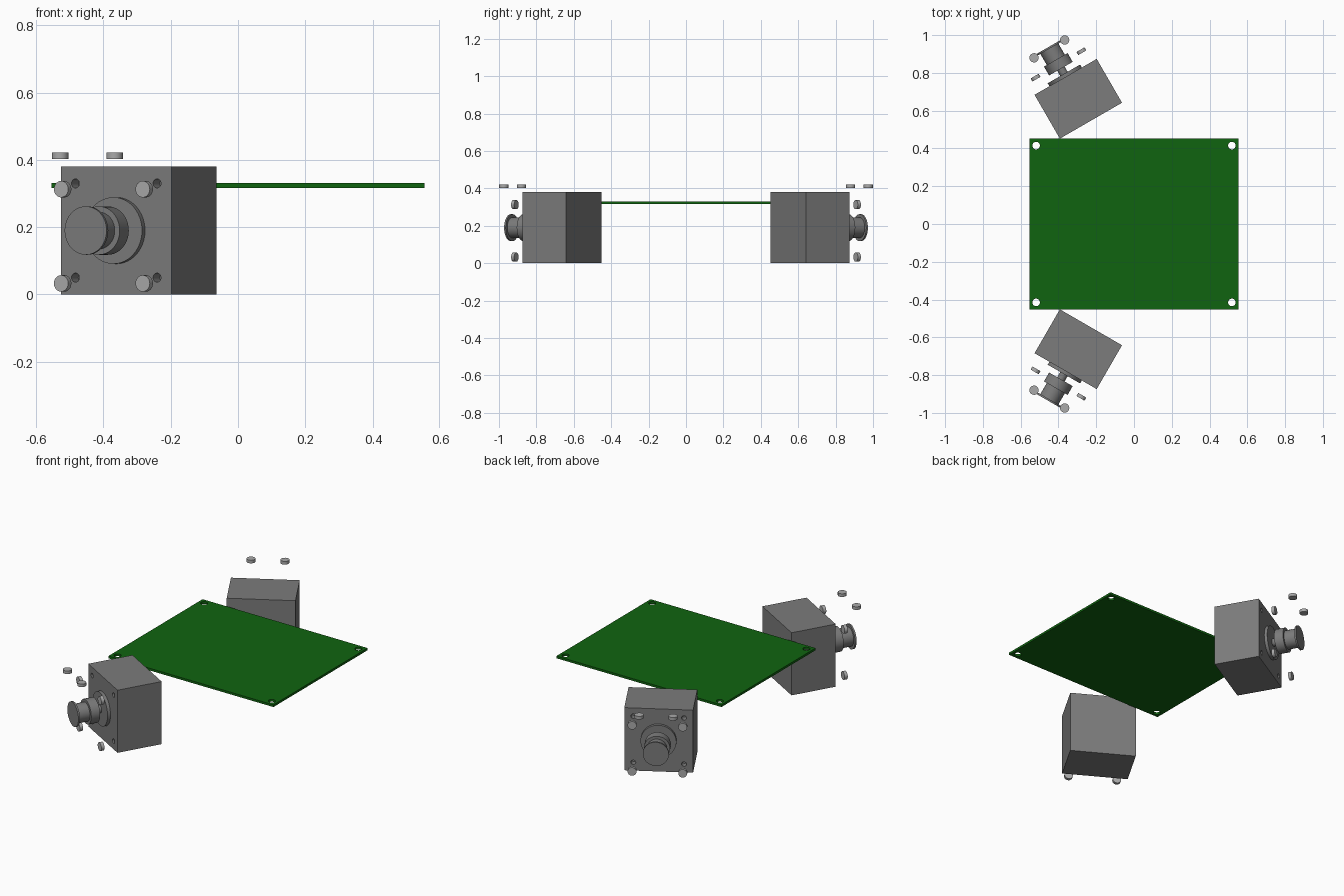
import bpy, bmesh, math
from mathutils import Vector, Matrix

if "Cube" in bpy.data.objects:
    bpy.data.objects.remove(bpy.data.objects["Cube"])


def material(name, rgb):
    m = bpy.data.materials.new(name)
    m.diffuse_color = (*rgb, 1)
    m.use_nodes = True
    m.node_tree.nodes["Principled BSDF"].inputs["Base Color"].default_value = m.diffuse_color
    return m


GREY = material("motor grey", (0.2, 0.2, 0.2))
STEEL = material("screw steel", (0.4, 0.4, 0.4))
GREEN = material("board green", (0.005, 0.127, 0.005))


def finish(name, bm, mat, matrix=Matrix()):
    bmesh.ops.recalc_face_normals(bm, faces=bm.faces[:])
    mesh = bpy.data.meshes.new(name)
    bm.to_mesh(mesh)
    bm.free()
    mesh.materials.append(mat)
    ob = bpy.data.objects.new(name, mesh)
    bpy.context.collection.objects.link(ob)
    ob.matrix_world = matrix
    return ob


def smooth(ob):
    bpy.ops.object.select_all(action='DESELECT')
    ob.select_set(True)
    bpy.context.view_layer.objects.active = ob
    bpy.ops.object.shade_smooth_by_angle(angle=math.radians(35))


def add_cylinder(bm, centre, r, length, seg=32):
    bmesh.ops.create_cone(bm, cap_ends=True, segments=seg, radius1=r, radius2=r,
                          depth=length, matrix=Matrix.Translation(centre))


def drilled_box(name, size, centre, holes, r, z0, z1, mat, matrix=Matrix()):
    """Box with round holes along local z, between z0 and z1."""
    bm = bmesh.new()
    bmesh.ops.create_cube(bm, size=1, matrix=Matrix.Translation(centre)
                          @ Matrix.Diagonal((*size, 1)))
    ob = finish(name, bm, mat, matrix)
    bm = bmesh.new()
    for x, y in holes:
        add_cylinder(bm, (x, y, (z0 + z1) / 2), r, z1 - z0, 24)
    cutter = finish("hole_cutter", bm, mat, matrix)
    cutter.hide_render = True
    mod = ob.modifiers.new("holes", 'BOOLEAN')
    mod.object, mod.operation, mod.solver = cutter, 'DIFFERENCE', 'EXACT'
    bpy.context.view_layer.update()
    bpy.context.view_layer.objects.active = ob
    bpy.ops.object.modifier_apply(modifier=mod.name)
    bpy.data.objects.remove(cutter)
    smooth(ob)


def turned(name, profile, mat, matrix, seg=48):
    """Solid of revolution about local z from (radius, z) points."""
    bm = bmesh.new()
    rings = [[bm.verts.new((r * math.cos(a), r * math.sin(a), z))
              for a in (2 * math.pi * i / seg for i in range(seg))]
             for r, z in profile]
    for a, b in zip(rings, rings[1:]):
        for i in range(seg):
            j = (i + 1) % seg
            bm.faces.new((a[i], a[j], b[j], b[i]))
    bm.faces.new(rings[0])
    bm.faces.new(rings[-1])
    smooth(finish(name, bm, mat, matrix))


def corners(a, b):
    return [(x, y) for x in (-a, a) for y in (-b, b)]


SCREW = [(0.0245, -0.0095), (0.0245, 0.0095)]

# Circuit board with four corner holes
drilled_box("circuit_board", (1.108, 0.903, 0.0135), (0, 0, 0.324),
            corners(0.518, 0.415), 0.02, 0.3, 0.35, GREEN)

for side, label in ((-1, "front"), (1, "back")):
    # Motor frame: local z points out of the shaft face, local y is up
    out = Vector((-0.5, 0.866 * side, 0)).normalized()
    turn = out.to_track_quat('Z', 'Y').to_matrix().to_4x4()
    frame = Matrix.Translation((-0.362, 0.779 * side, 0.19)) @ turn

    # Motor body with blind screw holes
    drilled_box(label + "_motor_body", (0.38, 0.38, 0.268), (0, 0, -0.134),
                corners(0.14, 0.14), 0.0135, -0.04, 0.02, GREY, frame)
    # Raised round boss and shaft
    turned(label + "_motor_boss", [(0.099, -0.002), (0.099, 0.018)], GREY, frame)
    turned(label + "_motor_shaft", [(0.0225, 0), (0.0225, 0.17)], GREY, frame)
    # Belt pulley: hub, narrow drum, end flange
    turned(label + "_pulley", [(0.072, 0.05), (0.072, 0.104), (0.055, 0.104),
                               (0.055, 0.172), (0.072, 0.172), (0.072, 0.182)],
           GREY, frame)

    # Mounting screws floating ahead of the motor face
    for x, y in corners(0.14, 0.14):
        turned(label + "_mounting_screw", SCREW, STEEL,
               frame @ Matrix.Translation((x, y - 0.017, 0.076)), 24)
    # Upright screws above the pulley
    for x, y in ((-0.529, 0.88), (-0.367, 0.974)):
        turned(label + "_upright_screw", SCREW, STEEL,
               Matrix.Translation((x, y * side, 0.412)), 24)
